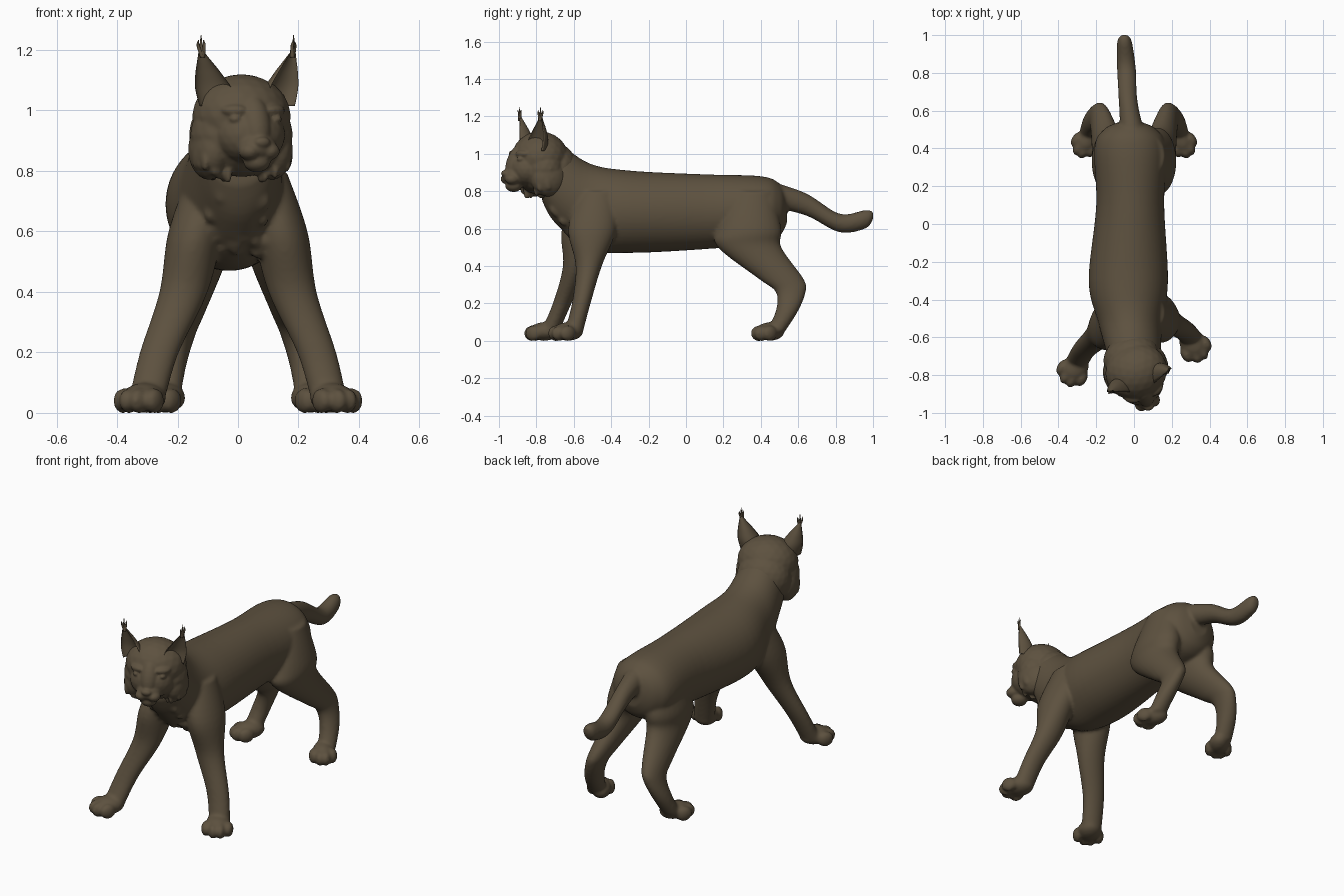
import bpy, bmesh, math, random
from mathutils import Matrix, Vector

random.seed(4)
if "Cube" in bpy.data.objects:
    bpy.data.objects.remove(bpy.data.objects["Cube"])

COLOUR = (.11, .083, .05, 1)
fur = bpy.data.materials.new("dark brown fur")
fur.use_nodes = True
fur.diffuse_color = COLOUR
shader = fur.node_tree.nodes["Principled BSDF"]
shader.inputs["Base Color"].default_value = COLOUR
shader.inputs["Roughness"].default_value = .9


def spline(rows, steps):
    """Catmull-Rom interpolation through rows of numbers."""
    vectors = [Vector(row) for row in rows]
    padded = [vectors[0], *vectors, vectors[-1]]
    smooth = []
    for before, start, end, after in zip(padded, padded[1:], padded[2:], padded[3:]):
        leave, arrive = (end - before) / 2, (after - start) / 2
        for step in range(steps):
            t = step / steps
            ease = t * t * (3 - 2 * t)
            smooth.append(start * (1 - ease) + end * ease
                          + leave * t * (1 - t) ** 2 - arrive * t * t * (1 - t))
    return smooth + [vectors[-1]]


def loft(bm, rows, upright=True, sides=28, dent=None):
    """Tube of ellipses: centre x, y, z, half width, half depth (or half height)."""
    rings = []
    for x, y, z, width, depth in spline(rows, steps=6):
        ring = []
        for k in range(sides):
            angle = math.tau * k / sides
            across, along = width * math.cos(angle), depth * math.sin(angle)
            if dent and along < 0:
                along *= -dent
            offset = (across, along, 0) if upright else (across, 0, along)
            ring.append(bm.verts.new(Vector((x, y, z)) + Vector(offset)))
        rings.append(ring)
    faces = [bm.faces.new(rings[0]), bm.faces.new(rings[-1][::-1])]
    for low, high in zip(rings, rings[1:]):
        for k in range(sides):
            faces.append(bm.faces.new((low[k - 1], high[k - 1], high[k], low[k])))
    bmesh.ops.recalc_face_normals(bm, faces=faces)


def blob(bm, centre, radii, turn=0, tilt=0):
    """Ellipsoid, tilted about X and then turned about Z."""
    matrix = (Matrix.Translation(centre) @ Matrix.Rotation(turn, 4, "Z")
              @ Matrix.Rotation(tilt, 4, "X") @ Matrix.Diagonal((*radii, 1)))
    bmesh.ops.create_icosphere(bm, subdivisions=3, radius=1, matrix=matrix)


def pair(bm, centre, radii, turn=0):
    """Two mirrored ellipsoids."""
    x, y, z = centre
    for side in (1, -1):
        blob(bm, (side * x, y, z), radii, side * turn)


def paw(bm, x, y, turn, spread):
    """Pad with four toes pointing along the turned -y direction."""
    base, spin = Vector((x, y, .05)), Matrix.Rotation(turn, 3, "Z")
    blob(bm, base, (spread * 1.7, .085, .05), turn)
    for place in (-1.5, -.5, .5, 1.5):
        ahead = .07 - .015 * place ** 2
        toe = spin @ Vector((place * spread, -ahead, -.01))
        blob(bm, base + toe, (.027, .045, .042), turn)


def finish(name, bm, place=Matrix()):
    """Turn the mesh data into a smooth, coloured object."""
    mesh = bpy.data.meshes.new(name)
    bm.to_mesh(mesh)
    bm.free()
    mesh.materials.append(fur)
    mesh.shade_smooth()
    obj = bpy.data.objects.new(name, mesh)
    bpy.context.collection.objects.link(obj)
    obj.matrix_world = place
    return obj


def fuse(obj, voxel, rounds):
    """Melt overlapping volumes into one soft skin."""
    remesh = obj.modifiers.new("Fuse", "REMESH")
    remesh.mode = "VOXEL"
    remesh.voxel_size = voxel
    remesh.use_smooth_shade = True
    soften = obj.modifiers.new("Soften", "SMOOTH")
    soften.factor = .5
    soften.iterations = rounds


# Torso and neck, from rump to throat
body = bmesh.new()
loft(body, [(-.02, .54, .7, .06, .07), (-.02, .5, .7, .14, .14), (-.02, .4, .7, .19, .18),
            (-.02, .1, .69, .18, .2), (-.03, -.3, .69, .21, .22), (-.02, -.52, .72, .17, .23),
            (0, -.7, .85, .14, .22), (0, -.77, .9, .12, .15)], upright=False, sides=48)

# Tail
loft(body, [(0, .43, .79, .07, .07), (-.03, .64, .73, .05, .06), (-.04, .82, .63, .05, .05),
            (-.05, .96, .65, .04, .05), (-.05, 1, .67, .02, .02)], upright=False)

front_leg = [(.09, -.47, .8, .07, .1), (.14, -.5, .6, .09, .13), (.18, -.52, .4, .08, .07),
             (.26, -.56, .2, .065, .05), (.3, -.6, .05, .06, .05)]
hind_leg = [(.1, .36, .8, .06, .1), (.12, .34, .6, .1, .17), (.13, .34, .5, .09, .17),
            (.17, .51, .33, .06, .12), (.19, .56, .26, .05, .08), (.22, .54, .16, .05, .06),
            (.24, .48, .05, .05, .05)]

# Mirrored legs; the right front one reaches further forward towards the ground
for side, reach in ((1, 0), (-1, .17)):
    loft(body, [(side * x, y - reach * (.8 - z), z, width, depth)
                for x, y, z, width, depth in front_leg])
    paw(body, side * .31, -.63 - reach * .75, side * math.radians(30), spread=.04)
    loft(body, [(side * x, y, z, width, depth) for x, y, z, width, depth in hind_leg])
    paw(body, side * .24, .45, side * math.radians(35), spread=.033)

# Ragged chest fur
for lock in range(30):
    x, rise = random.uniform(-.1, .1), random.uniform(0, .2)
    blob(body, (x, abs(x) / 4 - .85 * rise - .58, rise + .53), (.02, .024, .03), tilt=.5)
fuse(finish("body", body), voxel=.009, rounds=7)

# Head, turned towards its left and flowing back into the neck
facing = Matrix.Translation((.015, -.79, .95)) @ Matrix.Rotation(math.radians(20), 4, "Z")
head = bmesh.new()
blob(head, (0, .01, .03), (.165, .15, .14))
blob(head, (0, .01, -.03), (.175, .13, .14))
blob(head, (0, .09, -.03), (.15, .12, .14))
blob(head, (0, -.07, -.03), (.12, .1, .1))

# Muzzle, nose bridge, chin and nose
blob(head, (0, -.12, -.07), (.07, .08, .055))
blob(head, (0, -.125, .01), (.05, .05, .1), tilt=-.4)
blob(head, (0, -.14, -.12), (.045, .045, .035))
blob(head, (0, -.19, -.055), (.028, .02, .018))

# Whisker pads, brows, eyes and cheek ruff
pair(head, (.034, -.16, -.085), (.036, .04, .03))
pair(head, (.07, -.115, .05), (.045, .026, .02), turn=.5)
pair(head, (.072, -.125, .022), (.02, .022, .014))
pair(head, (.11, .02, -.08), (.065, .1, .1))

# Ragged locks along the jaw
for side in (1, -1):
    for lock in range(16):
        inward = lock / 16
        blob(head, (side * (.16 - inward / 10), random.uniform(-.04, .07), -.1 - inward / 20),
             (.014, .024, .045), tilt=random.uniform(-.4, .3))
fuse(finish("head", head, facing), voxel=.006, rounds=6)

# Cupped ears with forked tufts
for side, label in ((1, "left"), (-1, "right")):
    place = (facing @ Matrix.Translation((side * .125, -.06, .125))
             @ Matrix.Rotation(side * .35, 4, "Z"))
    ear = bmesh.new()
    loft(ear, [(side * (height / 3), 0, height, width, width * 1.2) for height, width in
               ((-.06, .066), (0, .06), (.05, .042), (.09, .023), (.125, .006))], dent=.55)
    finish(label + "_ear", ear, place)
    tuft = bmesh.new()
    for lean in (-1, 0, 1):
        loft(tuft, [(side * .035, 0, .1, .008, .008),
                    (side * .04 + lean * .01, lean * .005, .14, .005, .005),
                    (side * .04 + lean * .008, lean * .01, .175 - abs(lean) / 60, .001, .001)],
             sides=8)
    finish(label + "_ear_tuft", tuft, place)
